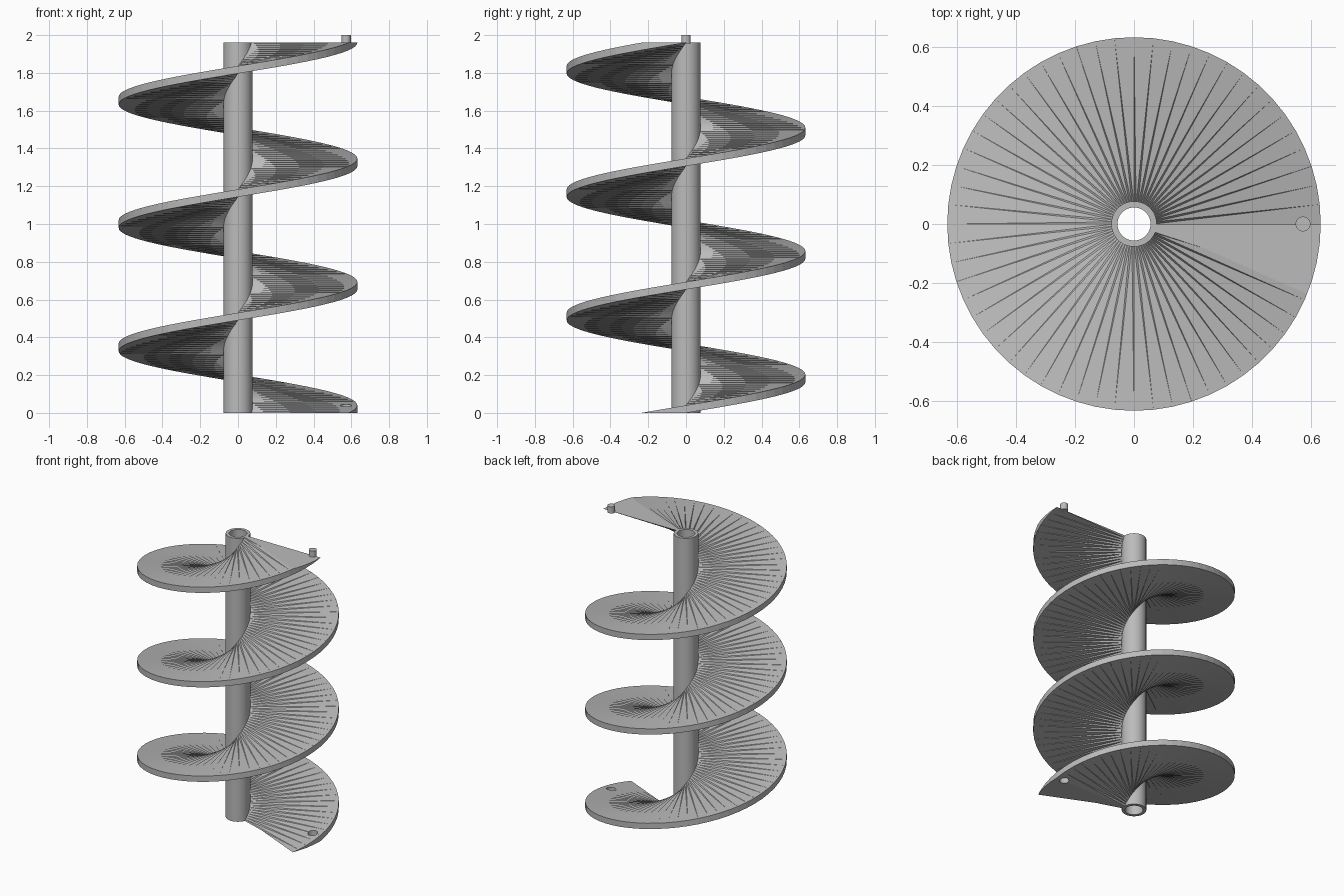
import bpy, bmesh
from math import cos, sin, tau, radians

cube = bpy.data.objects.get("Cube")
if cube:
    bpy.data.objects.remove(cube, do_unlink=True)

HEIGHT, TURNS, STEPS = 1.96, 3, 60
PITCH = HEIGHT / TURNS
THICK = 0.04
R_IN, R_OUT = 0.068, 0.632
PEG_R = 0.572

grey = bpy.data.materials.new("plain grey")
grey.use_nodes = True
COLOR = (0.5, 0.5, 0.5, 1)
grey.diffuse_color = COLOR
grey.node_tree.nodes["Principled BSDF"].inputs["Base Color"].default_value = COLOR


def make_object(name, bm):
    bmesh.ops.recalc_face_normals(bm, faces=bm.faces[:])
    mesh = bpy.data.meshes.new(name)
    bm.to_mesh(mesh)
    bm.free()
    mesh.materials.append(grey)
    obj = bpy.data.objects.new(name, mesh)
    bpy.context.collection.objects.link(obj)
    return obj


def select_only(obj):
    bpy.ops.object.select_all(action='DESELECT')
    obj.select_set(True)
    bpy.context.view_layer.objects.active = obj


def smooth(obj):
    select_only(obj)
    bpy.ops.object.shade_smooth_by_angle(angle=radians(30))


def lathe(name, profile, sides, x=0):
    """Revolve a closed (radius, z) profile around a vertical axis."""
    bm = bmesh.new()
    rings = [[bm.verts.new((x + r * cos(tau * i / sides), r * sin(tau * i / sides), z))
              for r, z in profile] for i in range(sides)]
    n = len(profile)
    for i in range(sides):
        a, b = rings[i], rings[(i + 1) % sides]
        for j in range(n):
            k = (j + 1) % n
            bm.faces.new((a[j], b[j], b[k], a[k]))
    return make_object(name, bm)


def cylinder(name, radius, z0, z1, sides=32):
    bm = bmesh.new()
    bmesh.ops.create_cone(bm, cap_ends=True, segments=sides, radius1=radius,
                          radius2=radius, depth=z1 - z0)
    bmesh.ops.translate(bm, verts=bm.verts[:], vec=(PEG_R, 0, (z0 + z1) / 2))
    return make_object(name, bm)


# Hollow central tube
tube = lathe("central_tube", [(0.077, 0), (0.077, HEIGHT), (0.056, HEIGHT), (0.056, 0)], 64)
smooth(tube)

# Spiral flight: triangulated helical slab, trimmed flat at both ends
bm = bmesh.new()
sections = []
for i in range(-STEPS // 10, STEPS * TURNS + 3):
    a, z = tau * i / STEPS, PITCH * i / STEPS
    sections.append([bm.verts.new((r * cos(a), r * sin(a), z + dz)) for r, dz in
                     ((R_IN, 0), (R_OUT, 0), (R_OUT, THICK), (R_IN, THICK))])
for s, t in zip(sections, sections[1:]):
    for j in range(4):
        k = (j + 1) % 4
        if j % 2:
            bm.faces.new((s[j], t[j], t[k], s[k]))
        elif j == 0:
            bm.faces.new((s[0], t[1], s[1]))
            bm.faces.new((s[0], t[0], t[1]))
        else:
            bm.faces.new((s[3], s[2], t[2]))
            bm.faces.new((s[3], t[2], t[3]))
bm.faces.new(sections[0])
bm.faces.new(sections[-1][::-1])
bmesh.ops.recalc_face_normals(bm, faces=bm.faces[:])
for level, side in ((0, -1), (HEIGHT, 1)):
    cut = bmesh.ops.bisect_plane(bm, geom=bm.verts[:] + bm.edges[:] + bm.faces[:],
                                 dist=1e-6, plane_co=(0, 0, level),
                                 plane_no=(0, 0, side), clear_outer=True)
    edges = [e for e in bm.edges if e.is_boundary]
    bmesh.ops.holes_fill(bm, edges=edges, sides=0)
flight = make_object("spiral_flight", bm)

# Socket hole through the lower end of the flight
cutter = cylinder("socket_cutter", 0.03, -0.1, 0.2)
cutter.hide_render = True
mod = flight.modifiers.new("socket", 'BOOLEAN')
mod.operation, mod.solver, mod.object = 'DIFFERENCE', 'EXACT', cutter
select_only(flight)
bpy.ops.object.modifier_apply(modifier=mod.name)
bpy.data.objects.remove(cutter, do_unlink=True)

# Joining peg on the upper end of the flight
smooth(cylinder("joining_peg", 0.025, HEIGHT - 0.005, 2.0))
